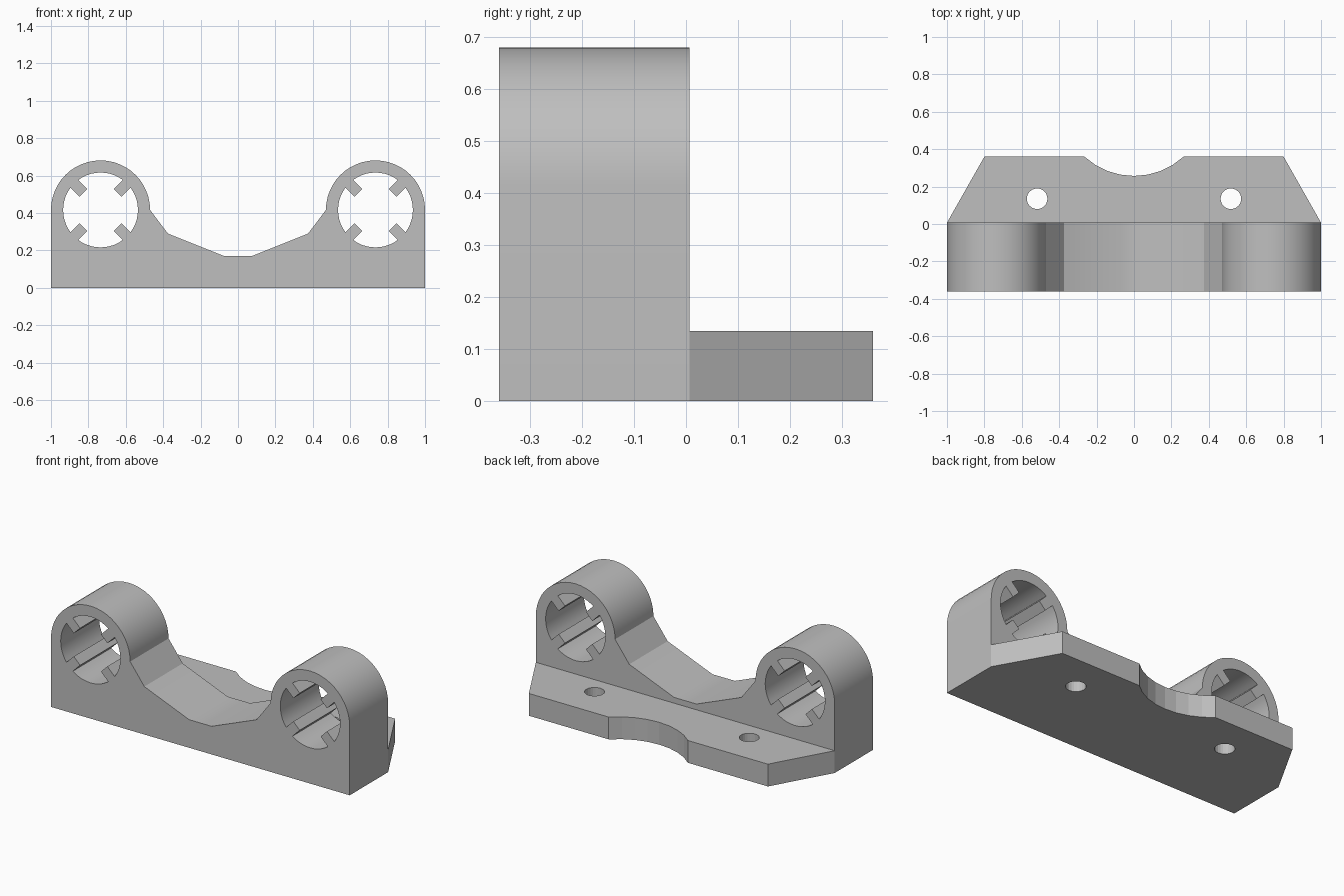
import bpy, bmesh
from math import pi, sin, cos, asin, sqrt
from mathutils import Matrix, Vector

cube = bpy.data.objects.get("Cube")
if cube:
    bpy.data.objects.remove(cube, do_unlink=True)

grey = bpy.data.materials.new("light grey")
grey.use_nodes = True
colour = (0.52, 0.52, 0.52, 1)
grey.diffuse_color = colour
grey.node_tree.nodes["Principled BSDF"].inputs["Base Color"].default_value = colour


def arc(cx, cy, r, start, end, steps):
    return [(cx + r * cos(start + (end - start) * i / steps),
             cy + r * sin(start + (end - start) * i / steps)) for i in range(steps + 1)]


def mirrored(half):
    """Close a right half outline with its left twin."""
    return half + [(-x, y) for x, y in reversed(half)]


def extruded(name, loops, place, direction, smooth):
    """Fill an outline with holes and extrude it into a solid."""
    bm = bmesh.new()
    for loop in loops:
        verts = [bm.verts.new(place(u, v)) for u, v in loop]
        for a, b in zip(verts, verts[1:] + verts[:1]):
            bm.edges.new((a, b))
    bmesh.ops.triangle_fill(bm, edges=bm.edges[:], use_beauty=True)
    out = bmesh.ops.extrude_face_region(bm, geom=bm.faces[:], use_keep_orig=True)
    moved = [g for g in out["geom"] if isinstance(g, bmesh.types.BMVert)]
    bmesh.ops.translate(bm, verts=moved, vec=Vector(direction))
    bmesh.ops.recalc_face_normals(bm, faces=bm.faces[:])
    mesh = bpy.data.meshes.new(name)
    bm.to_mesh(mesh)
    bm.free()
    mesh.materials.append(grey)
    obj = bpy.data.objects.new(name, mesh)
    bpy.context.collection.objects.link(obj)
    if smooth:
        bpy.ops.object.select_all(action="DESELECT")
        obj.select_set(True)
        bpy.context.view_layer.objects.active = obj
        bpy.ops.object.shade_smooth_by_angle(angle=pi / 6)
    return obj


RING_X, RING_Z, RING_R, BORE_R = 0.735, 0.416, 0.265, 0.2
TAB_TIP, TAB_HALF = 0.129, 0.03
FRONT, SPLIT, BACK = -0.36, 0.007, 0.36


def bore(cx):
    """Round bore with four square tabs pointing inward on the diagonals."""
    root, spread = sqrt(BORE_R ** 2 - TAB_HALF ** 2), asin(TAB_HALF / BORE_R)
    quarter = [(TAB_TIP, -TAB_HALF), (TAB_TIP, TAB_HALF), (root, TAB_HALF)]
    quarter += arc(0, 0, BORE_R, spread, pi / 2 - spread, 10)[1:]
    loop = []
    for k in range(4):
        turn = Matrix.Rotation(pi / 4 + k * pi / 2, 2)
        loop += [tuple(turn @ Vector(p) + Vector((cx, RING_Z))) for p in quarter]
    return loop


# Upright block with two clamp rings and a valley between them
half = [(0.075, 0.17), (0.375, 0.29)]
half += arc(RING_X, RING_Z, RING_R, pi, 0, 24) + [(1, 0)]
extruded("bearing_block", [mirrored(half), bore(RING_X), bore(-RING_X)],
         lambda u, v: (u, FRONT, v), (0, SPLIT - FRONT, 0), True)

# Mounting flange with a curved notch and two screw holes
notch = arc(0, 0.649, 0.392, -pi / 2, -pi / 2 + asin(0.265 / 0.392), 4)[1:]
outline = mirrored(notch + [(0.8, BACK), (1, SPLIT)])
outline.append((0, 0.257))
holes = [arc(s * 0.518, 0.135, 0.055, 0, 2 * pi, 24)[:-1] for s in (-1, 1)]
extruded("mounting_flange", [outline] + holes,
         lambda u, v: (u, v, 0), (0, 0, 0.135), False)
